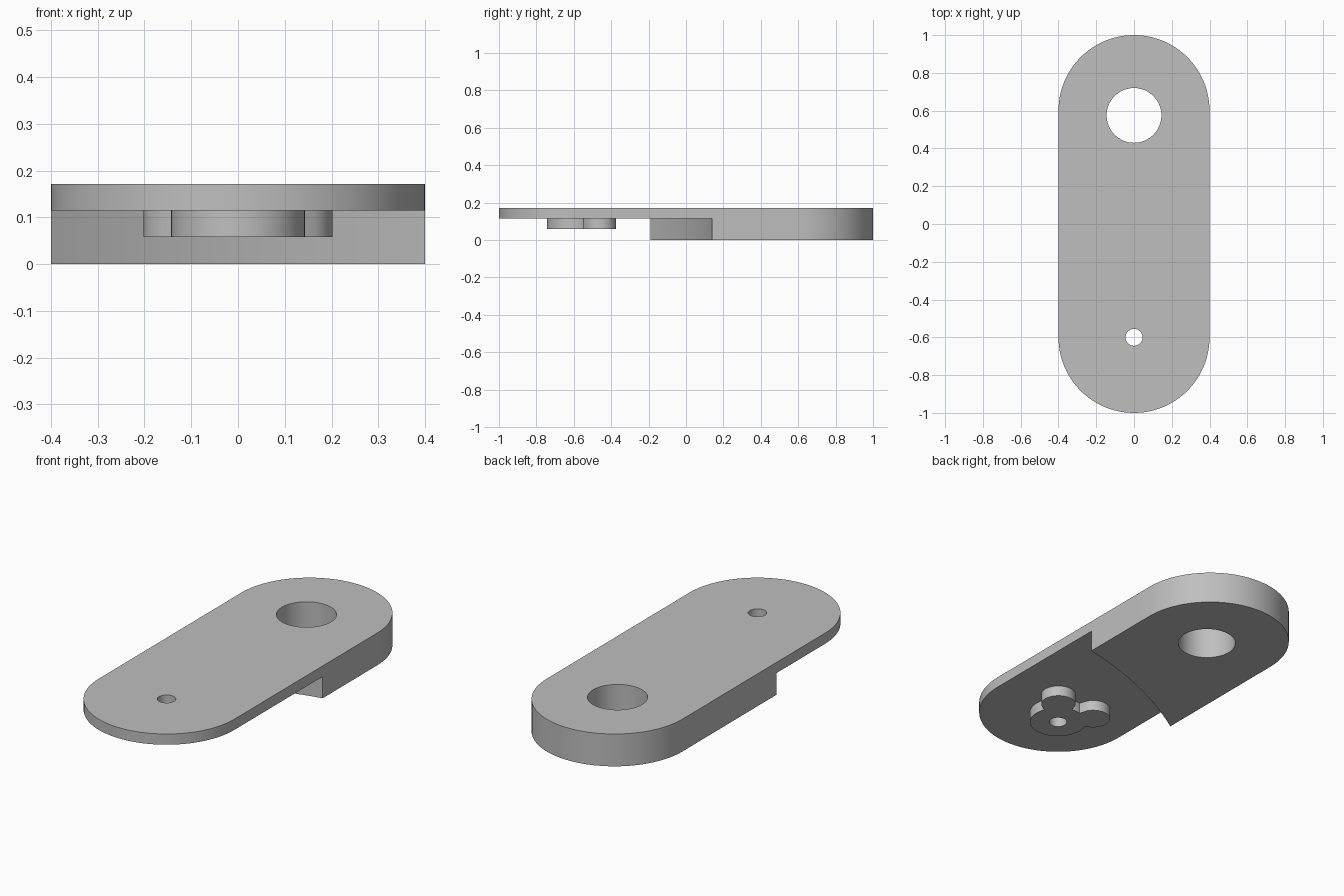
import bpy, bmesh
from math import sin, cos, pi, radians, sqrt, atan2, hypot

cube = bpy.data.objects.get("Cube")
if cube:
    bpy.data.objects.remove(cube, do_unlink=True)

TOP, STEP, BOSS = 0.172, 0.115, 0.058
HALF_W, END_Y = 0.4, 0.6
PIN_Y, BORE_Y = -0.6, 0.575

grey = bpy.data.materials.new("plain grey")
grey.use_nodes = True
grey.diffuse_color = (0.52, 0.52, 0.52, 1)
grey.node_tree.nodes["Principled BSDF"].inputs["Base Color"].default_value = grey.diffuse_color


def arc(cx, cy, r, a0, a1, n):
    """Points along an arc, angles in radians."""
    return [(cx + r * cos(a0 + (a1 - a0) * i / n),
             cy + r * sin(a0 + (a1 - a0) * i / n)) for i in range(n + 1)]


def prism(name, outline, z0, z1):
    """Extrude a closed outline between two heights."""
    bm = bmesh.new()
    base = bm.faces.new([bm.verts.new((x, y, z0)) for x, y in outline])
    ext = bmesh.ops.extrude_face_region(bm, geom=[base])
    for v in ext["geom"]:
        if isinstance(v, bmesh.types.BMVert):
            v.co.z = z1
    bmesh.ops.recalc_face_normals(bm, faces=bm.faces)
    mesh = bpy.data.meshes.new(name)
    bm.to_mesh(mesh)
    bm.free()
    mesh.materials.append(grey)
    obj = bpy.data.objects.new(name, mesh)
    bpy.context.collection.objects.link(obj)
    return obj


def cut(obj, *cutters):
    """Subtract the cutters and shade the result smooth with sharp edges."""
    bpy.ops.object.select_all(action='DESELECT')
    bpy.context.view_layer.objects.active = obj
    obj.select_set(True)
    for c in cutters:
        mod = obj.modifiers.new("cut", 'BOOLEAN')
        mod.operation, mod.solver, mod.object = 'DIFFERENCE', 'EXACT', c
        bpy.ops.object.modifier_apply(modifier=mod.name)
    bpy.ops.object.shade_smooth_by_angle(angle=radians(30))


# Body: a long plate with round ends
stadium = arc(0, END_Y, HALF_W, 0, pi, 48) + arc(0, -END_Y, HALF_W, pi, 2 * pi, 48)
link_body = prism("link_body", stadium, 0, TOP)

# Underside relief: curved step running across the body
sweep, mid_y, rise = radians(10.8), -0.025, 0.165
half_chord = hypot(HALF_W, rise)
tilt = atan2(rise, HALF_W)
radius = half_chord / sin(sweep)
drop = radius * cos(sweep)
start = pi / 2 + tilt
over = sweep * 1.3          # run past both sides of the body
step_line = arc(drop * sin(tilt), mid_y - drop * cos(tilt), radius,
                start - over, start + over, 32)
relief = prism("relief_cutter", step_line + [(-1, -1.5), (1, -1.5)], -0.1, STEP)

# Round holes
bore = prism("bore_cutter", arc(0, BORE_Y, 0.145, 0, 2 * pi, 64)[:-1], -0.1, 0.3)
pin = prism("pin_cutter", arc(0, PIN_Y, 0.045, 0, 2 * pi, 40)[:-1], -0.1, 0.3)

# Boss under the thin end: a round hub with two rounded lobes
HUB, LOBE, LOBE_DIST = 0.143, 0.087, 0.181
LOBE_ANGLE = atan2(0.14, 0.115)


def boss_radius(a):
    r = HUB
    for centre in (LOBE_ANGLE, pi - LOBE_ANGLE):
        d = a - centre
        under = LOBE ** 2 - (LOBE_DIST * sin(d)) ** 2
        if under > 0 and cos(d) > 0:
            r = max(r, LOBE_DIST * cos(d) + sqrt(under))
    return r


COUNT = 240
angles = [2 * pi * i / COUNT for i in range(COUNT)]
boss_outline = [(boss_radius(a) * cos(a), PIN_Y + boss_radius(a) * sin(a)) for a in angles]
lobed_boss = prism("lobed_boss", boss_outline, BOSS, STEP)

cut(link_body, relief, bore, pin)
cut(lobed_boss, pin)
for c in (relief, bore, pin):
    bpy.data.objects.remove(c, do_unlink=True)
